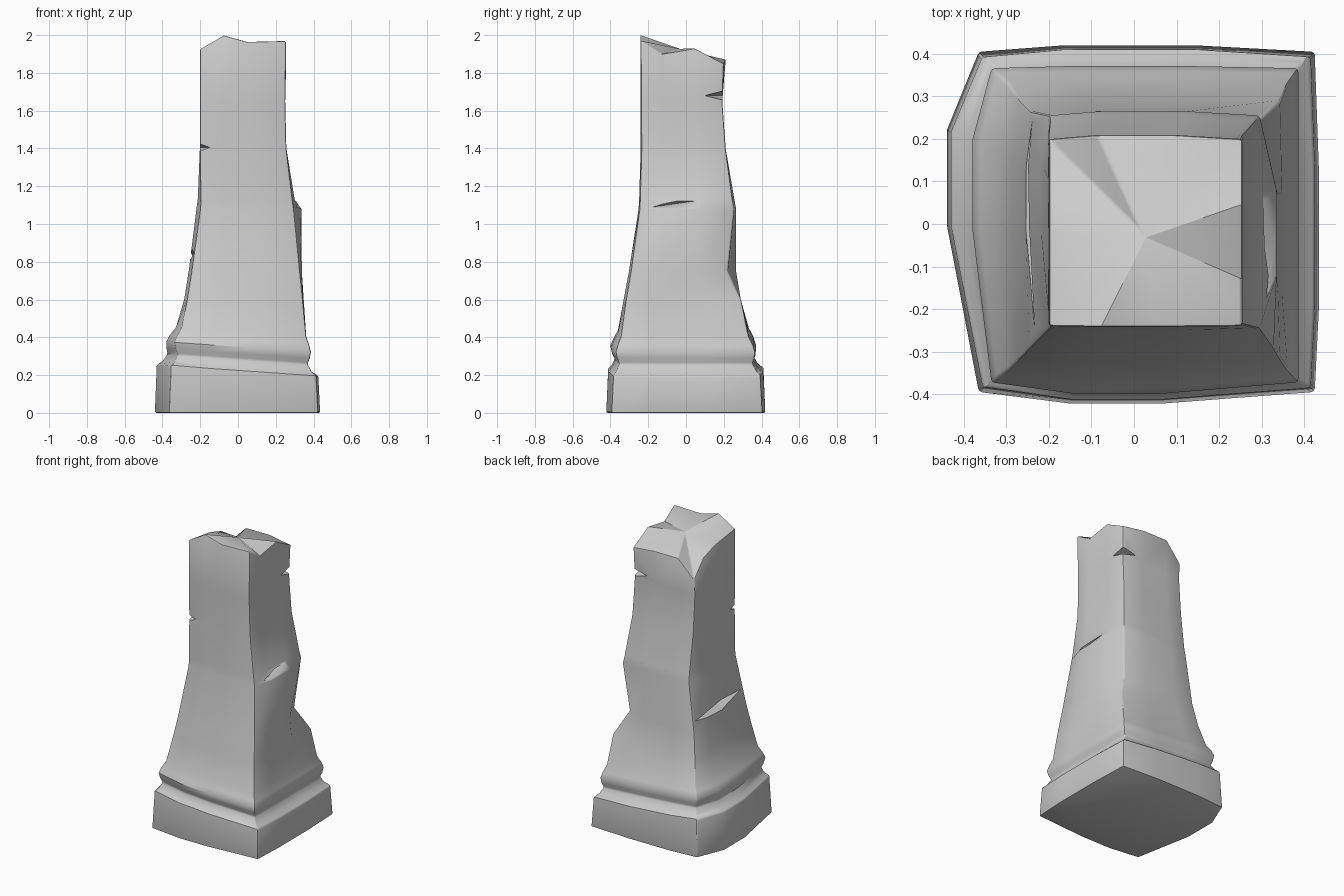
import bpy, bmesh, math
from mathutils import Matrix, Euler

if "Cube" in bpy.data.objects:
    bpy.data.objects.remove(bpy.data.objects["Cube"])

# Rings: z, left, right, front, back (corner positions), then outward bulge L, R, F, B
RINGS = [
    (0.005, -.365, .425, -.395, .405, .075, .01, .027, .015),
    (0.225, -.355, .415, -.385, .395, .075, .01, .027, .015),
    (0.245, -.335, .390, -.370, .375, .065, .00, .022, .010),
    (0.285, -.318, .368, -.352, .352, .055, .00, .022, .005),
    (0.315, -.328, .380, -.365, .362, .050, .00, .025, .005),
    (0.350, -.335, .386, -.372, .366, .045, .00, .027, .005),
    (0.385, -.322, .377, -.362, .355, .040, .00, .022, .003),
    (0.430, -.298, .361, -.345, .332, .030, .00, .015, .000),
    (0.600, -.270, .343, -.318, .290, .015, .005, .012, .000),
    (0.750, -.246, .328, -.292, .265, .015, .01, .010, .000),
    (1.080, -.200, .295, -.246, .255, .020, .040, .005, .010),
    (1.130, -.198, .288, -.244, .246, .015, .012, .004, .010),
    (1.400, -.202, .256, -.236, .210, .000, .000, .004, .000),
    (1.650, -.202, .250, -.238, .192, .000, .000, .004, .000),
]
# Jagged heights around the broken top, starting at the front left corner
TOP_Z = [1.93, 2.0, 1.965, 1.97, 1.90, 1.93, 1.85, 1.87, 1.87, 1.75, 1.86, 1.90]


def ring_points(l, r, f, b, bl, br, bf, bb):
    def mid(a, c, t):
        return a + (c - a) * t
    pts = [(l, f), (mid(l, r, .27), f - bf), (mid(l, r, .55), f - bf), (r, f),
           (r + br, mid(f, b, .25)), (r + br, mid(f, b, .65)), (r, b),
           (mid(l, r, .65), b + bb), (mid(l, r, .25), b + bb), (l, b),
           (l - bl, mid(f, b, .77)), (l - bl, mid(f, b, .49))]
    return pts


# Pillar body lofted through the rings
bm = bmesh.new()
loops = []
for z, *d in RINGS:
    loop = []
    for i, (x, y) in enumerate(ring_points(*d)):
        if i == 6 and z == .75:          # chipped back right corner
            x, y = .265, .22
        tilt = -.07 * x if .2 < z < .45 else 0
        loop.append(bm.verts.new((x, y, z + tilt if z > .01 else 0)))
    loops.append(loop)
top = ring_points(-.2, .255, -.24, .2, 0, 0, .002, .01)
loops.append([bm.verts.new((x, y, z)) for (x, y), z in zip(top, TOP_Z)])
for a, b in zip(loops, loops[1:]):
    for i in range(12):
        j = (i + 1) % 12
        bm.faces.new((a[i], a[j], b[j], b[i]))
bm.faces.new(loops[0][::-1])
centre = bm.verts.new((.02, -.02, 1.925))
for i in range(12):
    bm.faces.new((loops[-1][i], loops[-1][(i + 1) % 12], centre))
bmesh.ops.recalc_face_normals(bm, faces=bm.faces)
mesh = bpy.data.meshes.new("broken_pillar")
bm.to_mesh(mesh)
bm.free()
pillar = bpy.data.objects.new("broken_pillar", mesh)
bpy.context.collection.objects.link(pillar)
bpy.context.view_layer.objects.active = pillar
pillar.select_set(True)

# Slightly worn corners
bev = pillar.modifiers.new("worn_edges", 'BEVEL')
bev.width = .008
bev.segments = 2
bev.limit_method = 'ANGLE'
bev.angle_limit = math.radians(50)
bpy.ops.object.modifier_apply(modifier=bev.name)


# Cracks cut with thin diamond wedges
def crack(name, loc, size, rot):
    cb = bmesh.new()
    bmesh.ops.create_uvsphere(cb, u_segments=4, v_segments=2, radius=1)
    rotation = Euler([math.radians(a) for a in rot]).to_matrix().to_4x4()
    cb.transform(Matrix.Translation(loc) @ rotation @ Matrix.Diagonal((*size, 1)))
    bmesh.ops.recalc_face_normals(cb, faces=cb.faces)
    cm = bpy.data.meshes.new(name)
    cb.to_mesh(cm)
    cb.free()
    cutter = bpy.data.objects.new(name, cm)
    bpy.context.collection.objects.link(cutter)
    cutter.hide_render = True
    mod = pillar.modifiers.new(name, 'BOOLEAN')
    mod.operation = 'DIFFERENCE'
    mod.solver = 'EXACT'
    mod.object = cutter
    bpy.ops.object.modifier_apply(modifier=mod.name)
    bpy.data.objects.remove(cutter)


crack("right_crack", (.335, -.05, 1.108), (.06, .21, .025), (8, 0, 0))
crack("back_right_crack", (.25, .20, 1.68), (.11, .20, .025), (0, 0, 45))
crack("front_left_crack", (-.205, -.24, 1.405), (.06, .06, .022), (0, 0, 0))
crack("left_crack", (-.255, -.02, .84), (.06, .36, .035), (-3, 0, 0))

bpy.ops.object.shade_smooth_by_angle(angle=math.radians(35))
